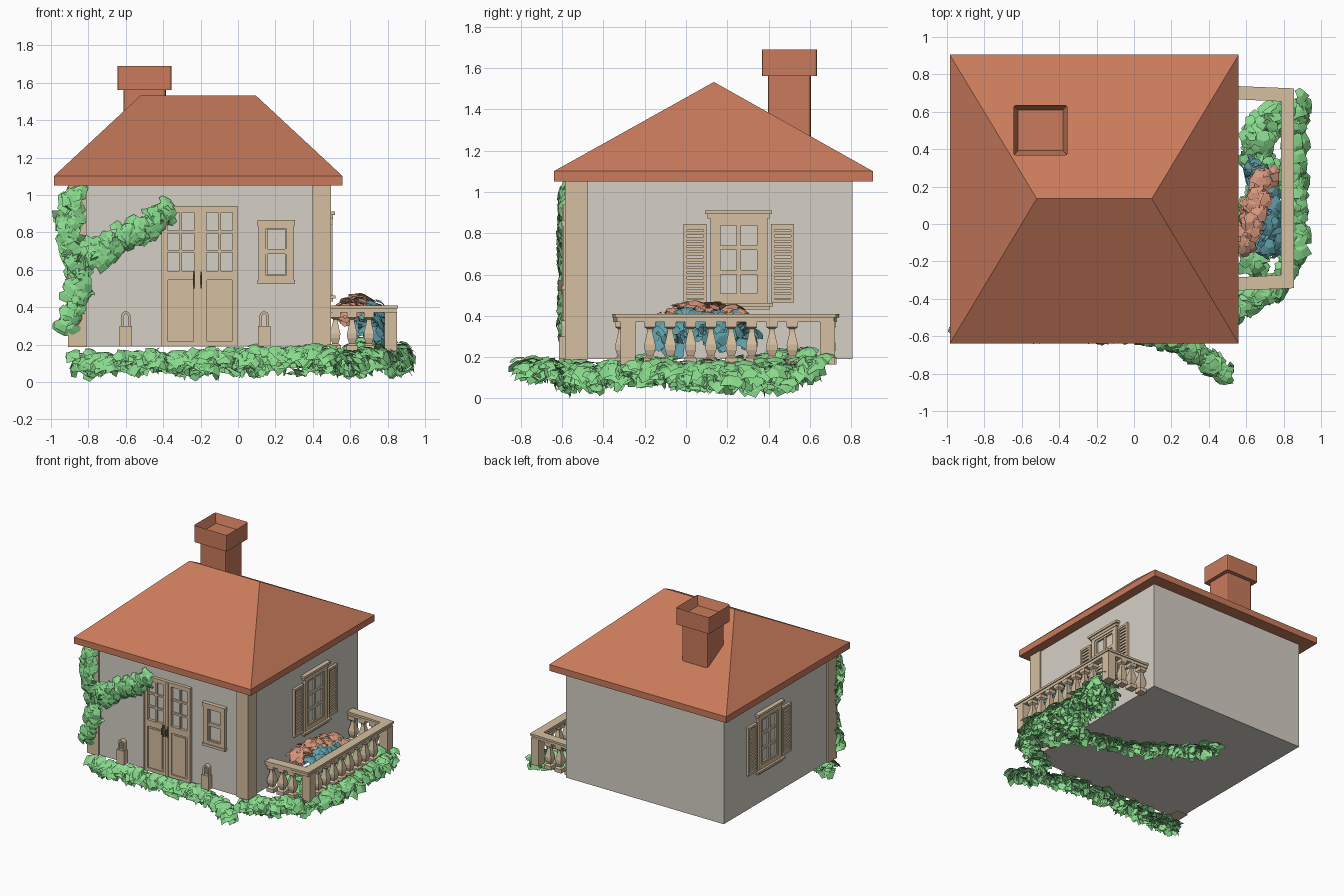
import bpy, bmesh, random
from math import pi, cos, sin
from mathutils import Vector, Matrix

if "Cube" in bpy.data.objects:
    bpy.data.objects.remove(bpy.data.objects["Cube"])

random.seed(4)


def material(name, rgb):
    m = bpy.data.materials.new(name)
    m.diffuse_color = [(c / 255) ** 2.2 for c in rgb] + [1]
    m.use_nodes = True
    m.node_tree.nodes["Principled BSDF"].inputs["Base Color"].default_value = m.diffuse_color
    return m


PLASTER = material("plaster", (212, 206, 196))
TILE = material("terracotta", (200, 122, 92))
WOOD = material("tan_wood", (212, 190, 160))
LEAF = material("leaf_green", (136, 218, 140))
PINK = material("coral_bloom", (214, 150, 124))
TEAL = material("teal_bloom", (96, 158, 168))
IRON = material("handle_bronze", (120, 105, 85))


def finish(name, bm, mat, recalc=True):
    if recalc:
        bmesh.ops.recalc_face_normals(bm, faces=bm.faces)
    me = bpy.data.meshes.new(name)
    bm.to_mesh(me)
    bm.free()
    me.materials.append(mat)
    ob = bpy.data.objects.new(name, me)
    bpy.context.collection.objects.link(ob)
    return ob


def add_box(bm, a, b):
    a, b = Vector(a), Vector(b)
    size = [abs(v) for v in b - a]
    return bmesh.ops.create_cube(bm, size=1, matrix=Matrix.Translation((a + b) / 2) @ Matrix.Diagonal((*size, 1)))["verts"]


def boxes(name, pairs, mat):
    bm = bmesh.new()
    for a, b in pairs:
        add_box(bm, a, b)
    return finish(name, bm, mat)


# Wall-mounted parts: rectangles (u0, u1, z0, z1, depth) laid on a facade
def on_front(u, d, z): return (u, -0.57 - d, z)
def on_right(u, d, z): return (0.485 + d, u, z)
def on_left(u, d, z): return (-0.895 - d, u, z)


def facade(name, rects, place, mat=WOOD):
    return boxes(name, [(place(u0, -0.01, z0), place(u1, d, z1)) for u0, u1, z0, z1, d in rects], mat)


def frame(u0, u1, z0, z1, w, d):
    return [(u0, u0 + w, z0, z1, d), (u1 - w, u1, z0, z1, d),
            (u0 + w, u1 - w, z0, z0 + w, d), (u0 + w, u1 - w, z1 - w, z1, d)]


def bars(u0, u1, z0, z1, cols, rows, w, d):
    r = [(u0 + (u1 - u0) * i / cols - w / 2, u0 + (u1 - u0) * i / cols + w / 2, z0, z1, d) for i in range(1, cols)]
    return r + [(u0, u1, z0 + (z1 - z0) * i / rows - w / 2, z0 + (z1 - z0) * i / rows + w / 2, d * .9) for i in range(1, rows)]


# House body and front corner pilasters
boxes("walls", [((-0.895, -0.57, 0.19), (0.485, 0.807, 1.07))], PLASTER)
boxes("corner_pilasters", [((x, -0.585, 0.188), (x + 0.1, -0.475, 1.06)) for x in (-0.91, 0.398)], WOOD)

# Hip roof with fascia
bm = bmesh.new()
rings = [[bm.verts.new((x, y, z)) for x, y in ((-0.985, -0.64), (0.56, -0.64), (0.56, 0.905), (-0.985, 0.905))] for z in (1.05, 1.10)]
r0, r1 = bm.verts.new((-0.52, 0.135, 1.532)), bm.verts.new((0.095, 0.135, 1.532))
lo, hi = rings
bm.faces.new(lo)
for i in range(4):
    bm.faces.new((lo[i], lo[(i + 1) % 4], hi[(i + 1) % 4], hi[i]))
for f in ((hi[0], hi[1], r1, r0), (hi[1], hi[2], r1), (hi[2], hi[3], r0, r1), (hi[3], hi[0], r0)):
    bm.faces.new(f)
finish("hip_roof", bm, TILE)

# Chimney: shaft and hollow cap
def chimney_part(name, a, b, hollow):
    bm = bmesh.new()
    add_box(bm, a, b)
    up = [e for e in bm.edges if abs(e.verts[0].co.z - e.verts[1].co.z) > 0.05]
    bmesh.ops.bevel(bm, geom=up, offset=0.012, segments=2, affect='EDGES', profile=0.5)
    if hollow:
        top = max(bm.faces, key=lambda f: f.calc_center_median().z)
        bmesh.ops.inset_region(bm, faces=[top], thickness=0.026)
        bmesh.ops.translate(bm, verts=top.verts, vec=(0, 0, -0.07))
    finish(name, bm, TILE)

chimney_part("chimney_shaft", (-0.612, 0.396, 1.2), (-0.386, 0.604, 1.57), False)
chimney_part("chimney_cap", (-0.645, 0.367, 1.56), (-0.355, 0.635, 1.69), True)

# Double door
for side, u0 in (("left", -0.4), ("right", -0.193)):
    u1 = u0 + 0.188
    r = frame(u0, u1, 0.57, 0.93, 0.024, 0.022) + bars(u0 + .024, u1 - .024, 0.594, 0.906, 2, 3, 0.014, 0.016)
    r += [(u0, u1, 0.19, 0.57, 0.012)] + frame(u0, u1, 0.19, 0.57, 0.026, 0.022)
    r += [(u0 + .04, u1 - .04, 0.23, 0.53, 0.018)]
    facade("door_leaf_" + side, r, on_front)
facade("door_frame", [(-0.408, -0.4, 0.19, 0.94, .026), (-0.012, -0.004, 0.19, 0.94, .026),
                      (-0.408, -0.004, 0.93, 0.94, .026), (-0.212, -0.193, 0.19, 0.935, 0.03)], on_front)
facade("door_handles", [(u - .006, u + .006, 0.50, 0.59, 0.032) for u in (-0.235, -0.198)]
       + [(u - .004, u + .004, 0.52, 0.57, 0.05) for u in (-0.235, -0.198)], on_front, IRON)

# Small sash window on the front
facade("front_sash_window", frame(0.11, 0.30, 0.53, 0.86, 0.04, 0.025) + frame(0.145, 0.265, 0.56, 0.83, 0.014, 0.016)
       + [(0.15, 0.26, 0.685, 0.71, 0.018), (0.105, 0.305, 0.835, 0.865, 0.032), (0.105, 0.305, 0.525, 0.545, 0.032)], on_front)

# Two low posts with hoop tops beside the door
for name, cx in (("left_guard_post", -0.6), ("right_guard_post", 0.14)):
    bm = bmesh.new()
    add_box(bm, (cx - .033, -0.615, 0.19), (cx + .033, -0.56, 0.30))
    n = 8
    prof = [(cx + w * cos(pi * i / n), 0.352 + w * sin(pi * i / n)) for w, rng in ((.025, range(n + 1)), (.011, range(n, -1, -1))) for i in rng]
    prof = [(cx + .025, .29)] + prof[:n + 1] + [(cx - .025, .29), (cx - .011, .29)] + prof[n + 1:] + [(cx + .011, .29)]
    face = bm.faces.new([bm.verts.new((x, -0.605, z)) for x, z in prof])
    out = bmesh.ops.extrude_face_region(bm, geom=[face])["geom"]
    bmesh.ops.translate(bm, verts=[v for v in out if isinstance(v, bmesh.types.BMVert)], vec=(0, 0.04, 0))
    finish(name, bm, WOOD)

# Shuttered windows on both side walls
for side, place in (("right", on_right), ("left", on_left)):
    r = frame(0.118, 0.395, 0.46, 0.885, 0.034, 0.02) + bars(0.15, 0.36, 0.49, 0.85, 2, 3, 0.022, 0.012)
    r += frame(0.15, 0.362, 0.49, 0.855, 0.018, 0.014)
    r += [(0.105, 0.405, 0.872, 0.892, 0.024), (0.092, 0.417, 0.892, 0.91, 0.034),
          (0.09, 0.42, 0.446, 0.462, 0.036), (0.105, 0.405, 0.43, 0.446, 0.024)]
    facade(side + "_window", r, place)
    r = []
    for u0, u1 in ((-0.012, 0.1), (0.412, 0.524)):
        r += frame(u0, u1, 0.465, 0.845, 0.016, 0.02)
        r += [(u0 + .014, u1 - .014, 0.485 + i * .0255, 0.502 + i * .0255, 0.014) for i in range(14)]
    facade(side + "_shutters", r, place)

# Balustrade: two-step handrail along a path, corner posts and turned balusters
PATH = [Vector((0.46, 0.706, 0)), Vector((0.82, 0.69, 0)), Vector((0.82, -0.308, 0)), Vector((0.46, -0.325, 0))]

def rail(name, half, z0, z1):
    bm = bmesh.new()
    loops = []
    for i, p in enumerate(PATH):
        sx = 0 if i in (0, 3) else half
        sy = half if i < 2 else -half
        loops.append([bm.verts.new((p.x + k * sx, p.y + k * sy, z)) for k, z in ((1, z0), (1, z1), (-1, z1), (-1, z0))])
    for a, b in zip(loops, loops[1:]):
        for k in range(4):
            bm.faces.new((a[k], a[(k + 1) % 4], b[(k + 1) % 4], b[k]))
    bm.faces.new(loops[0])
    bm.faces.new(loops[-1])
    finish(name, bm, WOOD)

rail("handrail_top", 0.035, 0.392, 0.408)
rail("handrail_under", 0.027, 0.37, 0.392)
boxes("balustrade_corner_posts", [((0.782, y - .036, 0.165), (0.85, y + .036, 0.375)) for y in (-0.28, 0.685)], WOOD)

PROFILE = [(.030, .165), (.030, .195), (.016, .205), (.026, .235), (.027, .26), (.013, .32), (.013, .335), (.027, .345), (.027, .375)]
bm = bmesh.new()
spots = [(0.818, -0.175 + 0.0985 * i) for i in range(8)] + [(x, y) for y in (-0.315, 0.698) for x in (0.52, 0.61, 0.70)]
for x, y in spots:
    prev = None
    for r, z in PROFILE:
        ring = [bm.verts.new((x + r * a, y + r * b, z)) for a, b in ((-1, -1), (1, -1), (1, 1), (-1, 1))]
        if prev:
            for k in range(4):
                bm.faces.new((prev[k], prev[(k + 1) % 4], ring[(k + 1) % 4], ring[k]))
        else:
            bm.faces.new(ring)
        prev = ring
    bm.faces.new(prev)
finish("balusters", bm, WOOD)

# Foliage: curled lobed leaves scattered around a path
RIM = [(0, 0), (-.42, -.1), (-.6, .3), (-.32, .62), (0, 1), (.32, .62), (.6, .3), (.42, -.1)]

def foliage(name, mat, path, spread, count, size, bias, droop=(0, 0, 0)):
    bm = bmesh.new()
    pts = [Vector(p) for p in path]
    lens = [(b - a).length for a, b in zip(pts, pts[1:])]
    rnd = lambda: Vector([random.gauss(0, 1) for _ in range(3)]).normalized()
    for _ in range(count):
        i = random.choices(range(len(lens)), lens)[0]
        off = rnd()
        pos = pts[i].lerp(pts[i + 1], random.random()) + Vector([o * s for o, s in zip(off, spread)]) * random.uniform(.5, 1)
        n = (Vector(bias) + off * 0.6 + rnd() * 0.35).normalized()
        t = Vector(droop) + rnd() * 0.7
        t = (t - n * t.dot(n)).normalized()
        s, side = size * random.uniform(.75, 1.2), t.cross(n)
        curl = lambda x, y: pos + s * (side * x + t * (y - .4) - n * .55 * (x * x + (y - .3) ** 2))
        c = bm.verts.new(curl(0, .35))
        rim = [bm.verts.new(curl(x, y)) for x, y in RIM]
        for k in range(8):
            bm.faces.new((c, rim[(k + 1) % 8], rim[k]))
    finish(name, bm, mat, False)


DOWN = (0, 0, -1)
foliage("wall_ivy_trunk", LEAF, [(-.92, -.6, .3), (-.86, -.6, .42), (-.85, -.6, .6), (-.89, -.6, .76), (-.9, -.6, .92), (-.86, -.6, 1.02)],
        (.07, .03, .05), 190, .075, (0, -.9, .1), DOWN)
foliage("wall_ivy_branch", LEAF, [(-.86, -.6, .66), (-.72, -.6, .7), (-.6, -.6, .78), (-.46, -.6, .84), (-.38, -.6, .91)],
        (.06, .03, .085), 170, .075, (0, -.9, .1), DOWN)
foliage("front_ground_ivy", LEAF, [(-.88, -.58, .11), (-.5, -.58, .12), (-.1, -.59, .13), (.12, -.61, .14), (.32, -.69, .15), (.5, -.82, .16)],
        (.06, .045, .06), 330, .085, (0, -.4, .7), (0, -.5, -.3))
foliage("side_ground_ivy", LEAF, [(.9, .67, .18), (.86, .5, .13), (.87, .2, .13), (.87, -.15, .14), (.78, -.34, .14), (.58, -.44, .12), (.4, -.55, .13)],
        (.06, .055, .07), 330, .085, (.2, 0, .7), (.4, 0, -.3))
foliage("courtyard_ivy", LEAF, [(.76, .6, .2), (.65, .42, .18), (.7, .2, .14), (.62, 0, .12), (.66, -.22, .16)],
        (.1, .08, .07), 250, .085, (0, 0, .7))
foliage("under_floor_ivy", LEAF, [(.6, .02, .1), (.15, .13, .1), (-.25, .42, .1), (-.36, .54, .1)],
        (.06, .06, .05), 170, .085, (0, 0, .7))
foliage("coral_flowers", PINK, [(.57, -.1, .38), (.62, -.02, .42), (.66, .12, .43), (.7, .28, .4)],
        (.07, .08, .06), 120, .075, (0, 0, .8))
foliage("teal_flowers", TEAL, [(.73, -.15, .3), (.73, .05, .38), (.7, .2, .36), (.64, .32, .34)],
        (.07, .07, .1), 130, .075, (.3, 0, .7))
